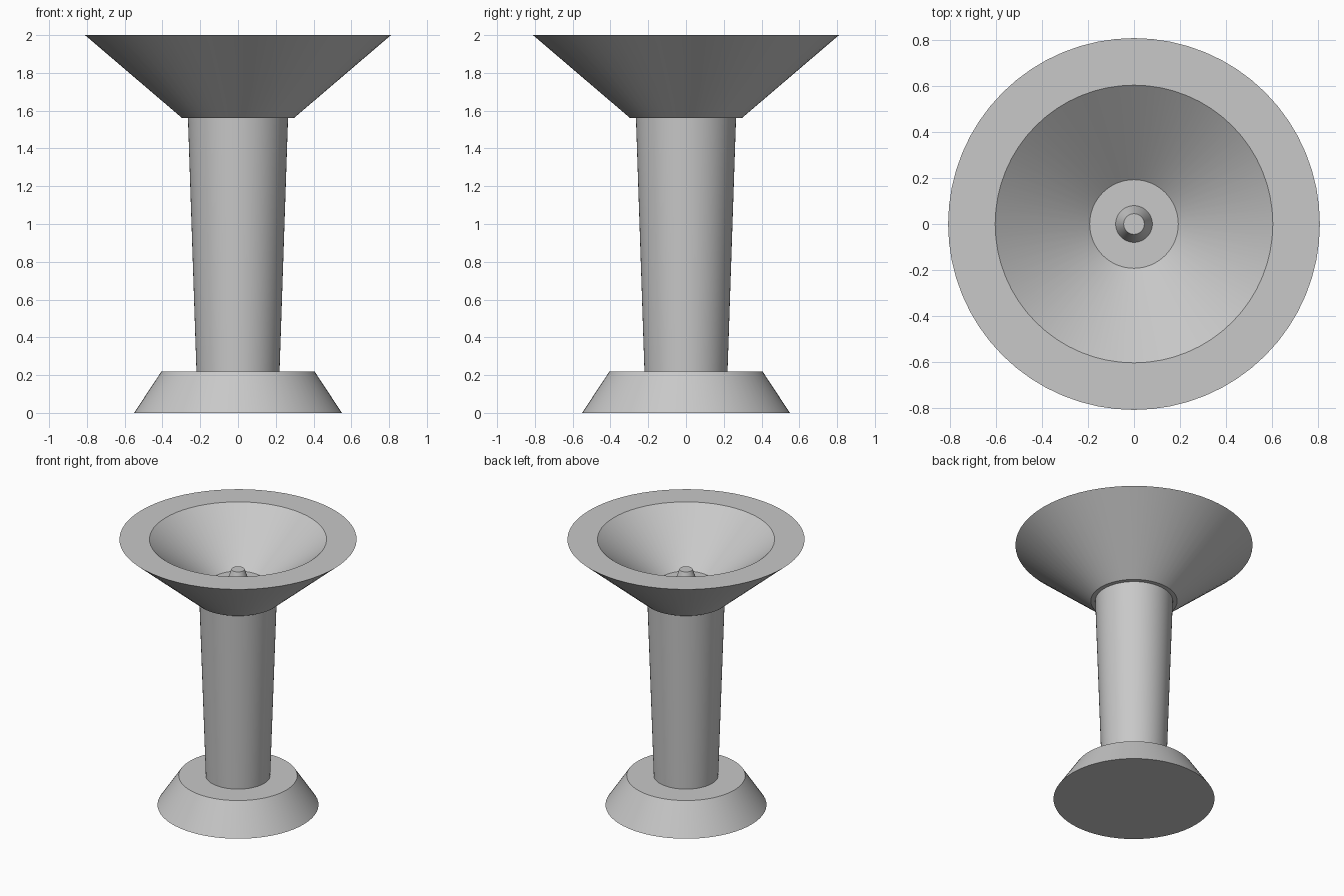
import bpy, bmesh
from math import cos, sin, tau

SIDES = 64

cube = bpy.data.objects.get("Cube")
if cube:
    bpy.data.objects.remove(cube, do_unlink=True)

stone = bpy.data.materials.new("light grey stone")
stone.use_nodes = True
grey = (0.58, 0.58, 0.58, 1)
stone.diffuse_color = grey
stone.node_tree.nodes["Principled BSDF"].inputs["Base Color"].default_value = grey


def turned_part(name, profile):
    """Turn (radius, height) points around z and cap both ends."""
    bm = bmesh.new()
    rings = [[bm.verts.new((r * cos(tau * i / SIDES), r * sin(tau * i / SIDES), z))
              for i in range(SIDES)] for r, z in profile]
    for low, high in zip(rings, rings[1:]):
        for i in range(SIDES):
            j = (i + 1) % SIDES
            bm.faces.new((low[i], low[j], high[j], high[i]))
    bm.faces.new(rings[0])
    bm.faces.new(rings[-1])
    bmesh.ops.recalc_face_normals(bm, faces=bm.faces)
    mesh = bpy.data.meshes.new(name)
    bm.to_mesh(mesh)
    bm.free()
    mesh.materials.append(stone)
    part = bpy.data.objects.new(name, mesh)
    bpy.context.collection.objects.link(part)
    bpy.ops.object.select_all(action="DESELECT")
    part.select_set(True)
    bpy.context.view_layer.objects.active = part
    bpy.ops.object.shade_smooth_by_angle()


# Flared foot
turned_part("base", [(0.55, 0), (0.405, 0.22)])

# Column, slightly wider at the top
turned_part("column", [(0.22, 0.22), (0.265, 1.56)])

# Hollow bowl: outer wall, flat rim, inner wall, floor
turned_part("bowl", [(0.295, 1.56), (0.81, 2), (0.605, 2), (0.193, 1.67)])

# Small tapered spout on the bowl floor
turned_part("spout", [(0.08, 1.67), (0.045, 1.775)])
